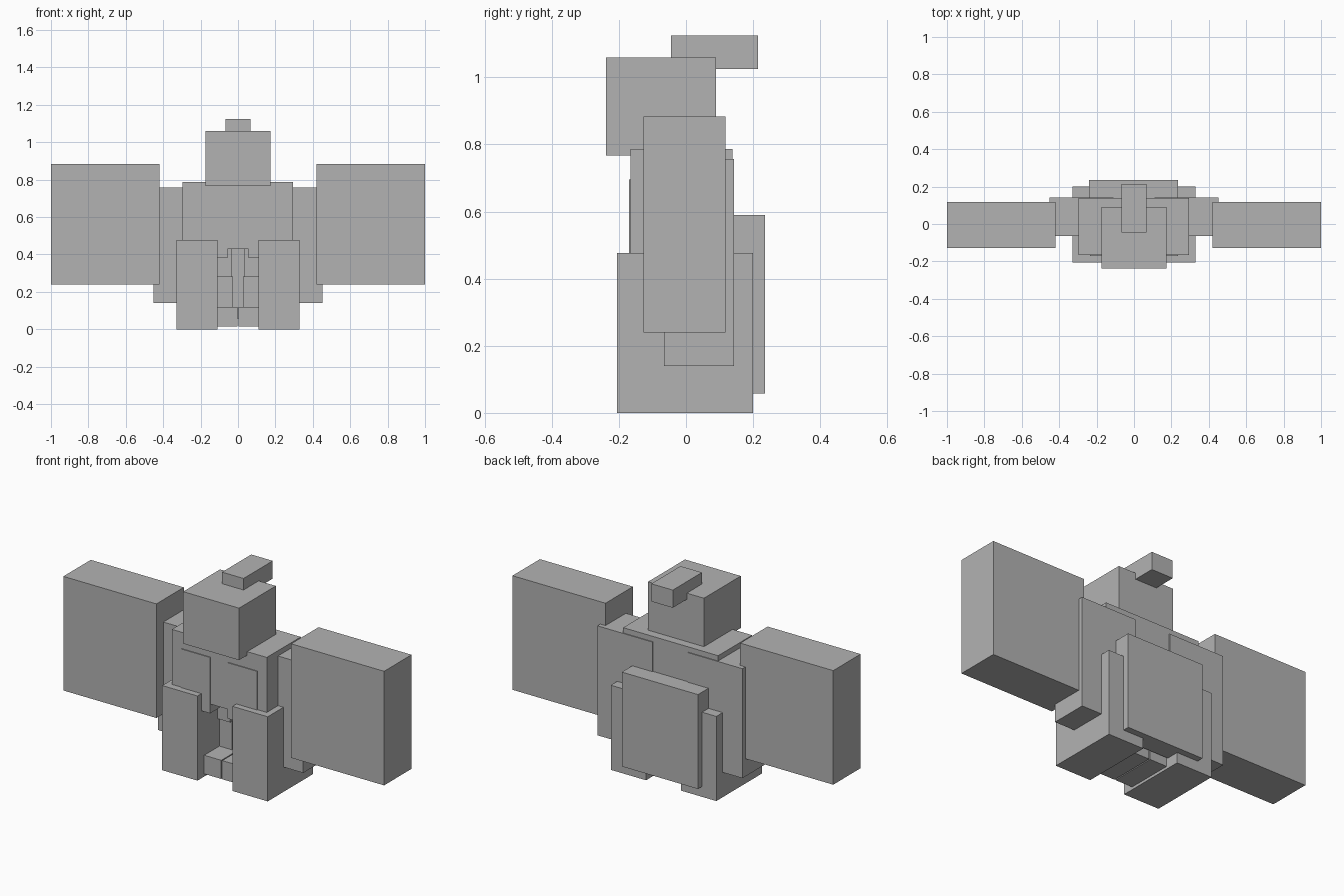
import bpy
import bmesh
from mathutils import Vector

cube = bpy.data.objects.get("Cube")
if cube:
    bpy.data.objects.remove(cube, do_unlink=True)

# Single flat grey
grey = bpy.data.materials.new("plain_grey")
grey.use_nodes = True
colour = (0.45, 0.45, 0.45, 1.0)
grey.diffuse_color = colour
grey.node_tree.nodes["Principled BSDF"].inputs["Base Color"].default_value = colour


def box(name, x, y, z):
    """Axis-aligned block from (min, max) ranges."""
    lo, hi = Vector((x[0], y[0], z[0])), Vector((x[1], y[1], z[1]))
    bm = bmesh.new()
    bmesh.ops.create_cube(bm, size=1)
    bmesh.ops.scale(bm, vec=hi - lo, verts=bm.verts)
    mesh = bpy.data.meshes.new(name)
    bm.to_mesh(mesh)
    bm.free()
    mesh.materials.append(grey)
    obj = bpy.data.objects.new(name, mesh)
    obj.location = (lo + hi) / 2
    bpy.context.collection.objects.link(obj)


def pair(name, x, y, z):
    """Matching blocks on both sides."""
    box("left_" + name, x, y, z)
    box("right_" + name, (-x[1], -x[0]), y, z)


# Head, top piece and trunk
box("top_piece", (-0.068, 0.066), (-0.045, 0.215), (1.025, 1.125))
box("head", (-0.175, 0.173), (-0.238, 0.09), (0.767, 1.06))
box("torso", (-0.297, 0.295), (-0.165, 0.138), (0.43, 0.787))
box("backpack", (-0.24, 0.235), (0.128, 0.236), (0.058, 0.59))

# Arms and large outer blocks
pair("outer_block", (0.42, 1.0), (-0.127, 0.117), (0.24, 0.883))
pair("arm", (0.11, 0.452), (-0.065, 0.143), (0.14, 0.757))

# Legs, from the thigh down to the foot
pair("thigh", (0.055, 0.236), (-0.17, 0.10), (0.38, 0.695))
pair("knee", (0.032, 0.12), (-0.025, 0.11), (0.28, 0.43))
pair("shin", (0.03, 0.12), (-0.01, 0.11), (0.11, 0.285))
pair("foot", (0.003, 0.115), (-0.145, 0.12), (0.015, 0.12))
pair("leg_guard", (0.109, 0.329), (-0.205, 0.2), (0.0, 0.477))
